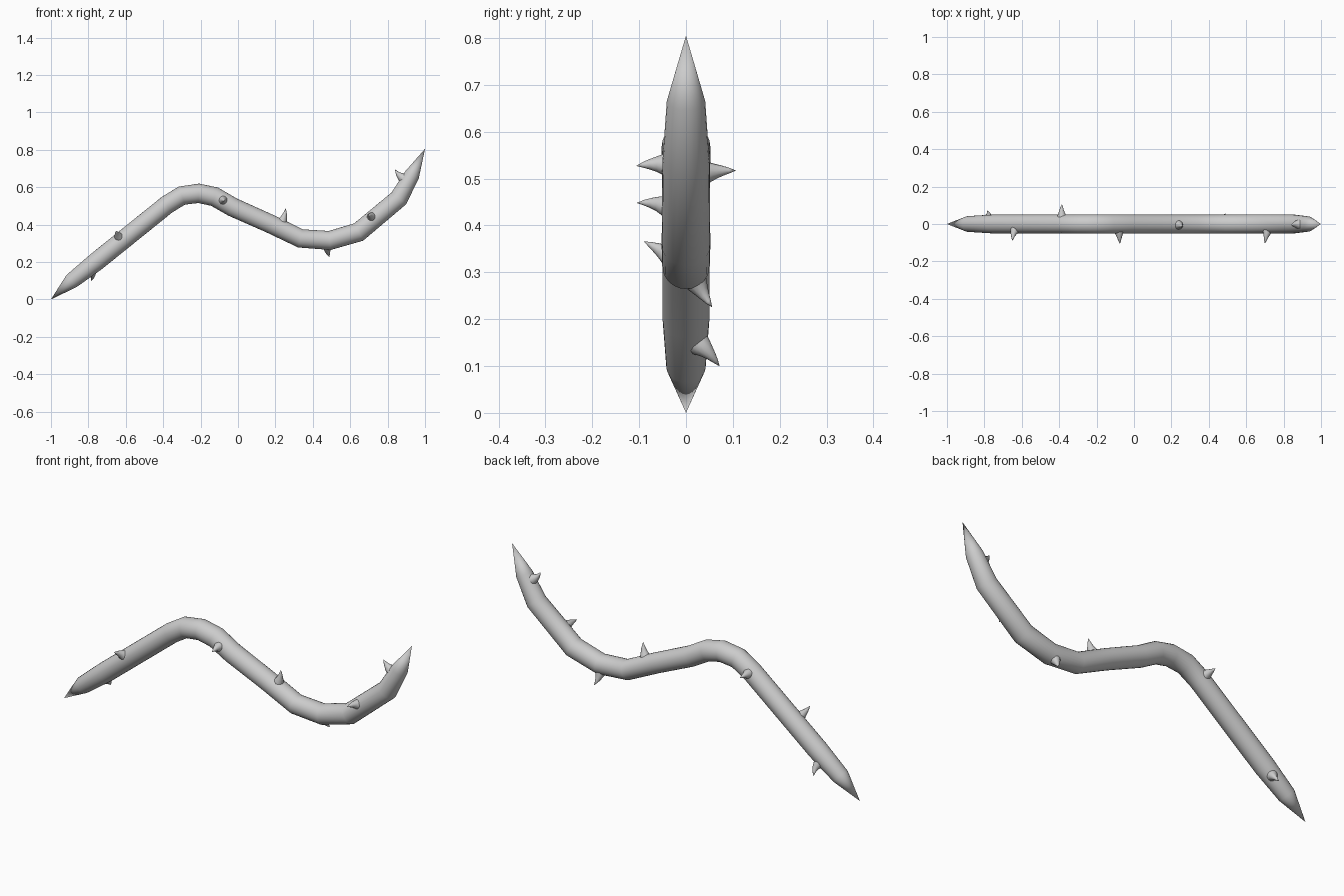
import bpy, bmesh, math
from mathutils import Vector

if "Cube" in bpy.data.objects:
    bpy.data.objects.remove(bpy.data.objects["Cube"])

Y = Vector((0, 1, 0))
# Branch centreline: x, z, radius
PATH = [(-1, 0, 0), (-.89, .098, .042), (-.76, .2, .05), (-.38, .506, .05),
        (-.30, .555, .051), (-.21, .567, .052), (-.125, .549, .052),
        (-.03, .494, .051), (.17, .405, .05), (.334, .326, .05),
        (.49, .315, .051), (.645, .36, .052), (.86, .54, .05),
        (.93, .665, .041), (1, .805, 0)]


def loft(name, points, radii, side, sides):
    """Round tube through the points; zero radius closes to a point."""
    bm = bmesh.new()
    rings = []
    last = len(points) - 1
    for i, (p, r) in enumerate(zip(points, radii)):
        if r == 0:
            rings.append([bm.verts.new(p)])
            continue
        t = (points[min(i + 1, last)] - p).normalized() + (p - points[max(i - 1, 0)]).normalized()
        t.normalize()
        u = (side - t * side.dot(t)).normalized()
        v = t.cross(u)
        rings.append([bm.verts.new(p + r * (u * math.cos(a) + v * math.sin(a)))
                      for a in (2 * math.pi * k / sides for k in range(sides))])
    for a, b in zip(rings, rings[1:]):
        for k in range(sides):
            j = (k + 1) % sides
            if len(a) == 1:
                bm.faces.new((a[0], b[j], b[k]))
            elif len(b) == 1:
                bm.faces.new((a[k], a[j], b[0]))
            else:
                bm.faces.new((a[k], a[j], b[j], b[k]))
    if len(rings[0]) > 1:
        bm.faces.new(rings[0])
    bmesh.ops.recalc_face_normals(bm, faces=bm.faces)
    me = bpy.data.meshes.new(name)
    bm.to_mesh(me)
    bm.free()
    ob = bpy.data.objects.new(name, me)
    bpy.context.collection.objects.link(ob)
    bpy.ops.object.select_all(action='DESELECT')
    ob.select_set(True)
    bpy.context.view_layer.objects.active = ob
    bpy.ops.object.shade_smooth_by_angle(angle=math.radians(40))
    return ob


# Branch
points = [Vector((x, 0, z)) for x, z, r in PATH]
loft("branch", points, [r for x, z, r in PATH], Y, 24)


def thorn(i, x, angle, tip):
    """Hooked thorn growing from the branch at x; angle 0 is +y, 90 is up."""
    a, b = next((a, b) for a, b in zip(points, points[1:]) if a.x <= x <= b.x)
    t = (b - a).normalized()
    centre = a.lerp(b, (x - a.x) / (b.x - a.x))
    n = Vector((-t.z, 0, t.x))
    ang = math.radians(angle)
    out = Y * math.cos(ang) + n * math.sin(ang)
    base, tip = centre + out * .036, Vector(tip)
    mid = base + out * (tip - base).length * .5
    steps = [0, .2, .4, .6, .8, 1]
    curve = [base * (1 - s) ** 2 + mid * 2 * s * (1 - s) + tip * s * s for s in steps]
    loft(f"thorn_{i}", curve, [.027, .022, .016, .011, .006, 0], t, 12)


# Thorns
THORNS = [(-.62, 140, (-.65, -.09, .366)), (-.80, -45, (-.785, .072, .099)),
          (-.38, 12, (-.385, .107, .517)), (-.083, 172, (-.075, -.106, .527)),
          (.22, 97, (.255, -.012, .487)), (.48, -60, (.49, .056, .225)),
          (.725, 155, (.70, -.105, .448)), (.912, 92, (.84, -.005, .695))]
for i, args in enumerate(THORNS, 1):
    thorn(i, *args)
